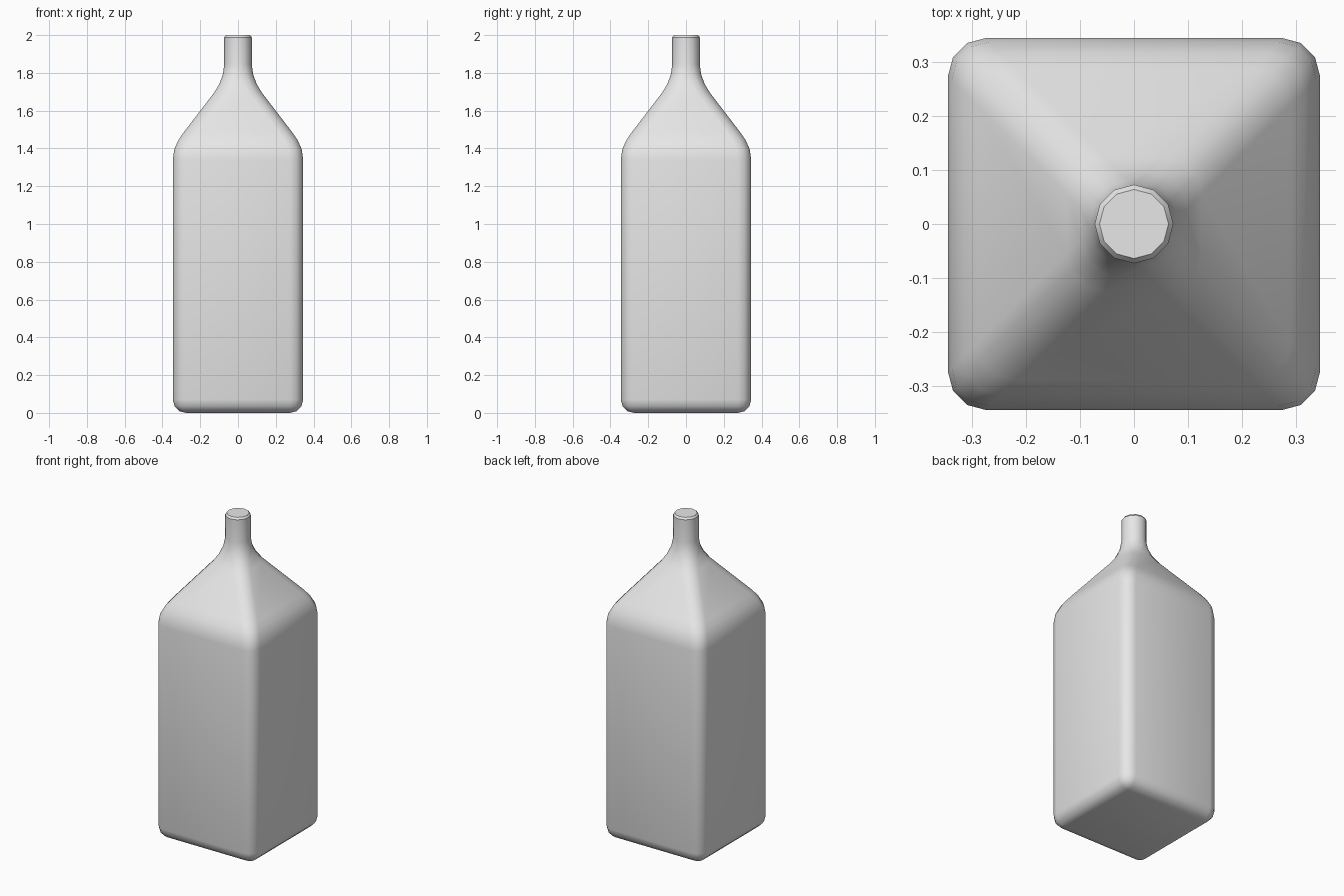
import bpy, bmesh, math

if "Cube" in bpy.data.objects:
    bpy.data.objects.remove(bpy.data.objects["Cube"])

# material
grey = bpy.data.materials.new("plain grey")
grey.diffuse_color = (0.8, 0.8, 0.8, 1)
grey.use_nodes = True
grey.node_tree.nodes["Principled BSDF"].inputs["Base Color"].default_value = grey.diffuse_color


def ring(bm, half, z, r):
    """Rounded square: four corners of four points each."""
    verts = []
    for corner in range(4):
        a0 = corner * math.pi / 2
        cx = (half - r) * math.sqrt(2) * math.cos(a0 + math.pi / 4)
        cy = (half - r) * math.sqrt(2) * math.sin(a0 + math.pi / 4)
        for i in range(4):
            a = a0 + i * math.pi / 6
            verts.append(bm.verts.new((cx + r * math.cos(a), cy + r * math.sin(a), z)))
    return verts


# bottle profile: half width, height, corner radius
profile = [
    (0.275, 0.0, 0.0), (0.31, 0.009, 0.035), (0.336, 0.035, 0.061), (0.345, 0.07, 0.07),
    (0.345, 1.34, 0.07), (0.338, 1.393, 0.07), (0.317, 1.442, 0.07), (0.29, 1.482, 0.07),
    (0.125, 1.697, 0.07), (0.098, 1.743, 0.07), (0.08, 1.793, 0.07), (0.073, 1.845, 0.073),
    (0.073, 1.988, 0.073), (0.064, 2.0, 0.064),
]

bm = bmesh.new()
rings = [ring(bm, *p) for p in profile]
for a, b in zip(rings, rings[1:]):
    n = len(a)
    for i in range(n):
        j = (i + 1) % n
        bm.faces.new((a[i], a[j], b[j], b[i]))
bm.faces.new(rings[0][::-1])
bm.faces.new(rings[-1])
# merge the points that meet at the square base corners and round neck
bmesh.ops.remove_doubles(bm, verts=bm.verts, dist=0.0005)
bmesh.ops.recalc_face_normals(bm, faces=bm.faces)

mesh = bpy.data.meshes.new("bottle")
bm.to_mesh(mesh)
bm.free()
mesh.materials.append(grey)
bottle = bpy.data.objects.new("bottle", mesh)
bpy.context.collection.objects.link(bottle)
bpy.context.view_layer.objects.active = bottle
bottle.select_set(True)
bpy.ops.object.shade_smooth_by_angle(angle=math.radians(35))
